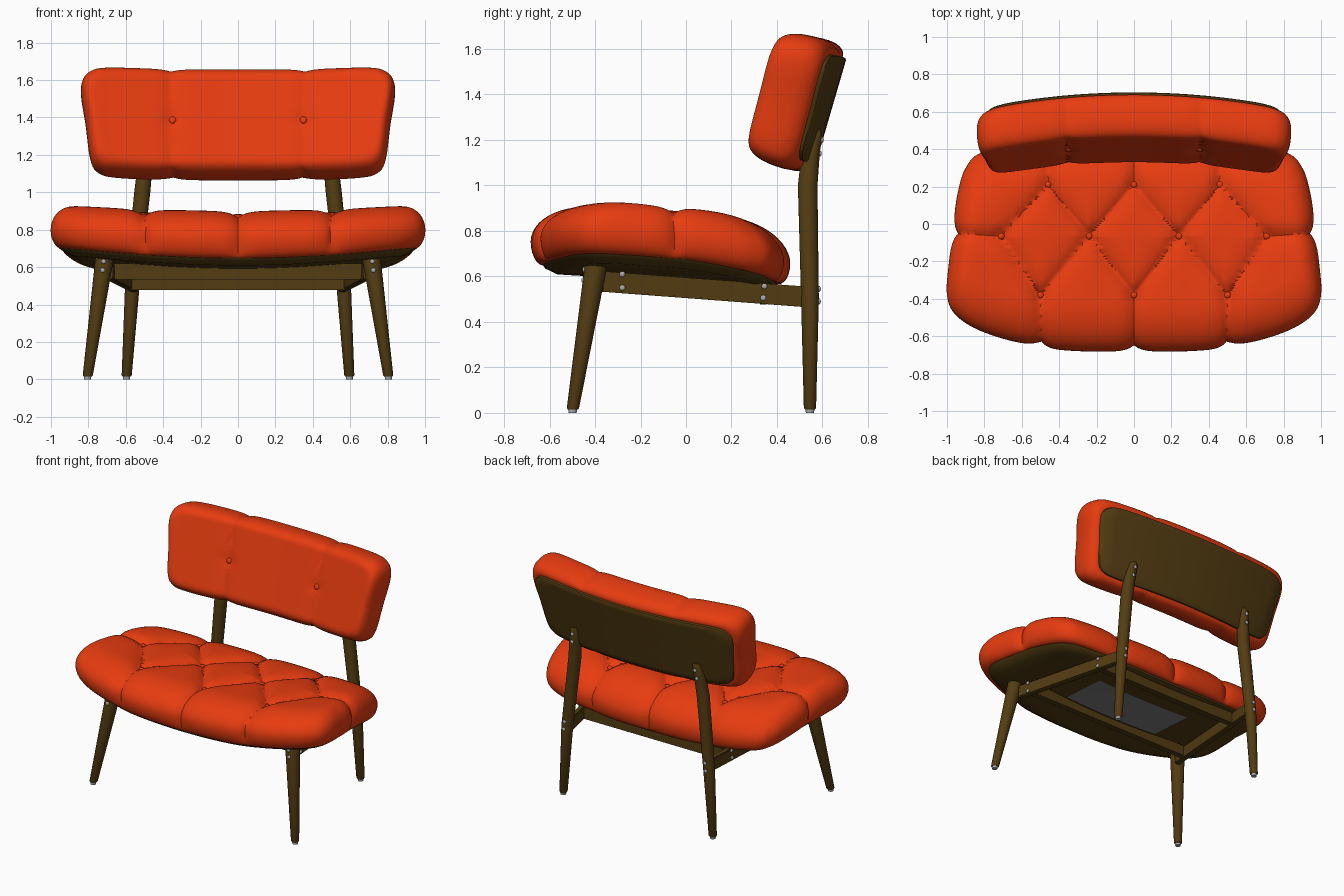
import bpy, bmesh, math
from mathutils import Vector, Matrix

if "Cube" in bpy.data.objects:
    bpy.data.objects.remove(bpy.data.objects["Cube"])


def material(name, rgb):
    m = bpy.data.materials.new(name)
    m.diffuse_color = (*rgb, 1)
    m.use_nodes = True
    m.node_tree.nodes["Principled BSDF"].inputs["Base Color"].default_value = m.diffuse_color
    return m


RED = material("red upholstery", (0.80, 0.045, 0.005))
WOOD = material("dark wood", (0.088, 0.046, 0.006))
STEEL = material("steel", (0.40, 0.40, 0.42))
GREY = material("grey cover", (0.22, 0.21, 0.21))


def finish(bm, name, mat, angle=40):
    bmesh.ops.recalc_face_normals(bm, faces=bm.faces)
    me = bpy.data.meshes.new(name)
    bm.to_mesh(me)
    bm.free()
    me.materials.append(mat)
    for p in me.polygons:
        p.use_smooth = True
    me.set_sharp_from_angle(angle=math.radians(angle))
    ob = bpy.data.objects.new(name, me)
    bpy.context.collection.objects.link(ob)
    return ob


def loop_outline(half, n):
    """Mirror a half outline, smooth it, resample it evenly."""
    full = [Vector(p) for p in half] + [Vector((-x, y)) for x, y in half[-2:0:-1]]
    k, dense = len(full), []
    for i in range(k):
        a, b, c, d = (full[(i + j) % k] for j in (-1, 0, 1, 2))
        for s in range(12):
            t = s / 12
            dense.append(0.5 * (2 * b + (c - a) * t + (2 * a - 5 * b + 4 * c - d) * t * t
                                + (3 * b - a - 3 * c + d) * t ** 3))
    dense.append(dense[0])
    cum = [0]
    for a, b in zip(dense, dense[1:]):
        cum.append(cum[-1] + (b - a).length)
    out, j = [], 0
    for i in range(n):
        s = cum[-1] * i / n
        while cum[j + 1] < s:
            j += 1
        out.append(dense[j].lerp(dense[j + 1], (s - cum[j]) / (cum[j + 1] - cum[j])))
    return out


def seam_dip(p, seams, buttons, depth):
    g = 0
    for a, b in seams:
        ab = b - a
        t = max(0, min(1, (p - a).dot(ab) / ab.length_squared))
        g = max(g, math.exp(-(p - a - ab * t).length / 0.045))
    pucker = sum(math.exp(-((p - b).length / 0.045) ** 2) for b in buttons)
    return depth * (g + 0.5 * pucker)


def slab(name, mat, half, rings, place, n=96, seams=(), buttons=(), depth=0, caps=2):
    """Stack rings (inset x, inset y, height, out, up) of an outline and close both ends."""
    pts = loop_outline(half, n)
    ys = [p.y for p in pts]
    ax, ay, cy = max(p.x for p in pts), (max(ys) - min(ys)) / 2, (max(ys) + min(ys)) / 2
    scaled = [(1 - ix / ax, 1 - iy / ay, h, o, u) for ix, iy, h, o, u in rings]
    sx, sy, h = scaled[-1][:3]
    scaled += [(sx * (1 - k / caps), sy * (1 - k / caps), h, 0, 1) for k in range(1, caps)]
    bm = bmesh.new()

    def vert(x, y, h, o, u):
        dip = seam_dip(Vector((x, y)), seams, buttons, depth) if seams else 0
        return bm.verts.new(place(x * (1 - o * dip / ax),
                                  cy + (y - cy) * (1 - o * dip / ay), h - u * dip))

    grid = [[vert(p.x * sx, cy + (p.y - cy) * sy, h, o, u) for p in pts]
            for sx, sy, h, o, u in scaled]
    for r0, r1 in zip(grid, grid[1:]):
        for i in range(n):
            j = (i + 1) % n
            bm.faces.new((r0[i], r0[j], r1[j], r1[i]))
    for row, h, u in ((grid[0], scaled[0][2], 0), (grid[-1], scaled[-1][2], 1)):
        c = vert(0, cy, h, 0, u)
        for i in range(n):
            bm.faces.new((row[i], row[(i + 1) % n], c))
    return finish(bm, name, mat)


def cushion_rings(low, mid, top, wx, wy, soft=1.0, steps=12):
    r = []
    for k in range(6):
        a = math.pi / 2 * (1 - k / 6)
        r.append((low * (1 - math.cos(a)), low * (1 - math.cos(a)), mid * (1 - math.sin(a)),
                  math.cos(a), 0))
    for k in range(steps + 1):
        a = math.pi / 2 * k / steps
        q = 1 - math.cos(a) ** soft
        r.append((wx * q, wy * q, mid + (top - mid) * math.sin(a) ** soft,
                  math.cos(a), math.sin(a)))
    return r


def blob(name, mat, loc, r, axis=(0, 0, 1), flat=0.6):
    bm = bmesh.new()
    rot = Vector((0, 0, 1)).rotation_difference(Vector(axis)).to_matrix().to_4x4()
    bmesh.ops.create_uvsphere(bm, u_segments=14, v_segments=8, radius=r,
                              matrix=Matrix.Translation(loc) @ rot @ Matrix.Diagonal((1, 1, flat, 1)))
    finish(bm, name, mat)


def leg(name, mat, rings, n=24):
    """Round leg lofted through horizontal circles (x, y, z, radius)."""
    bm = bmesh.new()
    rows = [[bm.verts.new((x + r * math.cos(math.tau * i / n), y + r * math.sin(math.tau * i / n), z))
             for i in range(n)] for x, y, z, r in rings]
    for a, b in zip(rows, rows[1:]):
        for i in range(n):
            bm.faces.new((a[i], a[(i + 1) % n], b[(i + 1) % n], b[i]))
    bm.faces.new(rows[0])
    bm.faces.new(rows[-1])
    finish(bm, name, mat)


def beam(name, p0, p1, width, height):
    p0, p1 = Vector(p0), Vector(p1)
    d = p1 - p0
    bm = bmesh.new()
    bmesh.ops.create_cube(bm, size=1, matrix=Matrix.Translation((p0 + p1) / 2)
                          @ d.to_track_quat('Y', 'Z').to_matrix().to_4x4()
                          @ Matrix.Diagonal((width, d.length, height, 1)))
    bmesh.ops.bevel(bm, geom=bm.edges[:], offset=0.006, segments=2, affect='EDGES')
    finish(bm, name, WOOD)


# Seat: dished across, sloping down to the back
def seat_place(x, y, h):
    back = max(0, y)
    base = 0.61 - 0.06 * y - 0.12 * back ** 2 + (0.078 - 0.09 * back) * x * x
    return (x, y, base + h * (1 - 0.13 * x * x))


SEAT = [(0, -.685), (.3, -.68), (.52, -.66), (.8, -.58), (.95, -.49), (1, -.38), (.99, -.2),
        (.97, 0), (.94, .18), (.9, .3), (.82, .38), (.6, .43), (.3, .455), (0, .46)]
V = Vector
backs = [V((x, .21)) for x in (-.46, 0, .46)]
mids = [V((x, -.065)) for x in (-.71, -.24, .24, .71)]
fronts = [V((x, -.38)) for x in (-.5, 0, .5)]
seams = [(row[i], mids[i + j]) for row in (backs, fronts) for i in range(3) for j in (0, 1)]
seams += [(b, V((b.x * 1.04, .6))) for b in backs] + [(f, V((f.x * 1.04, -.8))) for f in fronts]
seams += [(m, V((math.copysign(1.1, m.x), -.04))) for m in (mids[0], mids[3])]
slab("seat_cushion", RED, SEAT, cushion_rings(.055, .1, .265, .13, .26), seat_place, n=300,
     seams=seams, buttons=backs + mids + fronts, depth=.036, caps=34)
for b in backs + mids + fronts:
    blob("seat_button", RED, seat_place(b.x, b.y, .265 - .048), .018)
slab("seat_shell", WOOD, SEAT, [(.055, .055, .004, 0, 0), (.065, .065, -.012, 0, 0),
                                (.13, .12, -.035, 0, 0)], seat_place, caps=8)

# Grey cover under the seat shell
bm = bmesh.new()
bmesh.ops.create_grid(bm, x_segments=12, y_segments=6, size=1)
for v in bm.verts:
    v.co = seat_place(v.co.x * .39, -.07 + v.co.y * .175, -.04)
finish(bm, "under_seat_cover", GREY)


# Backrest: leaning back, ends curved forward
def back_place(x, v, h):
    return (x, .622 - .13 * x * x + .28 * v - .96 * h, 1.336 + .96 * v + .28 * h)


BACK = [(0, -.302), (.4, -.3), (.66, -.287), (.75, -.26), (.79, -.19), (.815, 0), (.838, .15),
        (.835, .23), (.8, .28), (.72, .303), (.5, .3), (.25, .294), (0, .292)]
back_seams = [(V((s * .35, -.4)), V((s * .365, .4))) for s in (-1, 1)]
back_buttons = [V((s * .35, -.01)) for s in (-1, 1)]
slab("back_cushion", RED, BACK, cushion_rings(.05, .08, .235, .07, .08, .8), back_place, n=240,
     seams=back_seams, buttons=back_buttons, depth=.018, caps=30)
for b in back_buttons:
    blob("back_button", RED, back_place(b.x, b.y, .212), .02, (0, -.96, .28))
slab("back_panel", WOOD, BACK, [(.055, .055, .004, 0, 0), (.057, .057, -.012, 0, 0),
                                (.065, .065, -.018, 0, 0)], back_place, caps=8)

# Legs, side rails, glides and screws on both sides
for s, side in ((1, "right"), (-1, "left")):
    leg("front_leg_" + side, WOOD, [(s * .804, -.498, .015, .022), (s * .803, -.497, .022, .027),
                                    (s * .712, -.395, .655, .05)])
    leg("back_leg_" + side, WOOD, [(s * .596, .545, .015, .022), (s * .595, .545, .022, .027),
                                   (s * .565, .545, .5, .039), (s * .512, .535, 1.0, .043),
                                   (s * .497, .548, 1.14, .04), (s * .487, .566, 1.225, .033),
                                   (s * .485, .57, 1.245, .022)])
    leg("front_glide_" + side, STEEL, [(s * .805, -.499, 0, .018), (s * .804, -.498, .017, .02)])
    leg("back_glide_" + side, STEEL, [(s * .596, .545, 0, .018), (s * .596, .545, .017, .02)])
    beam("side_rail_" + side, (s * .69, -.37, .578), (s * .555, .53, .51), .04, .09)
    for x, y, z, ax in ((.699, -.28, .61, (s, 0, 0)), (.699, -.28, .55, (s, 0, 0)),
                        (.605, .345, .557, (s, 0, 0)), (.605, .34, .505, (s, 0, 0)),
                        (.718, -.448, .63, (0, -1, 0)), (.724, -.452, .583, (0, -1, 0)),
                        (.565, .585, .49, (0, 1, 0)), (.56, .585, .545, (0, 1, 0)),
                        (.497, .589, 1.14, (0, 1, 0)), (.489, .598, 1.2, (0, 1, 0))):
        blob("screw_" + side, STEEL, (s * x, y, z), .013, ax)

# Cross rails
beam("front_rail", (-.675, -.28, .577), (.675, -.28, .577), .04, .085)
beam("rear_rail", (-.58, .34, .522), (.58, .34, .522), .04, .09)
